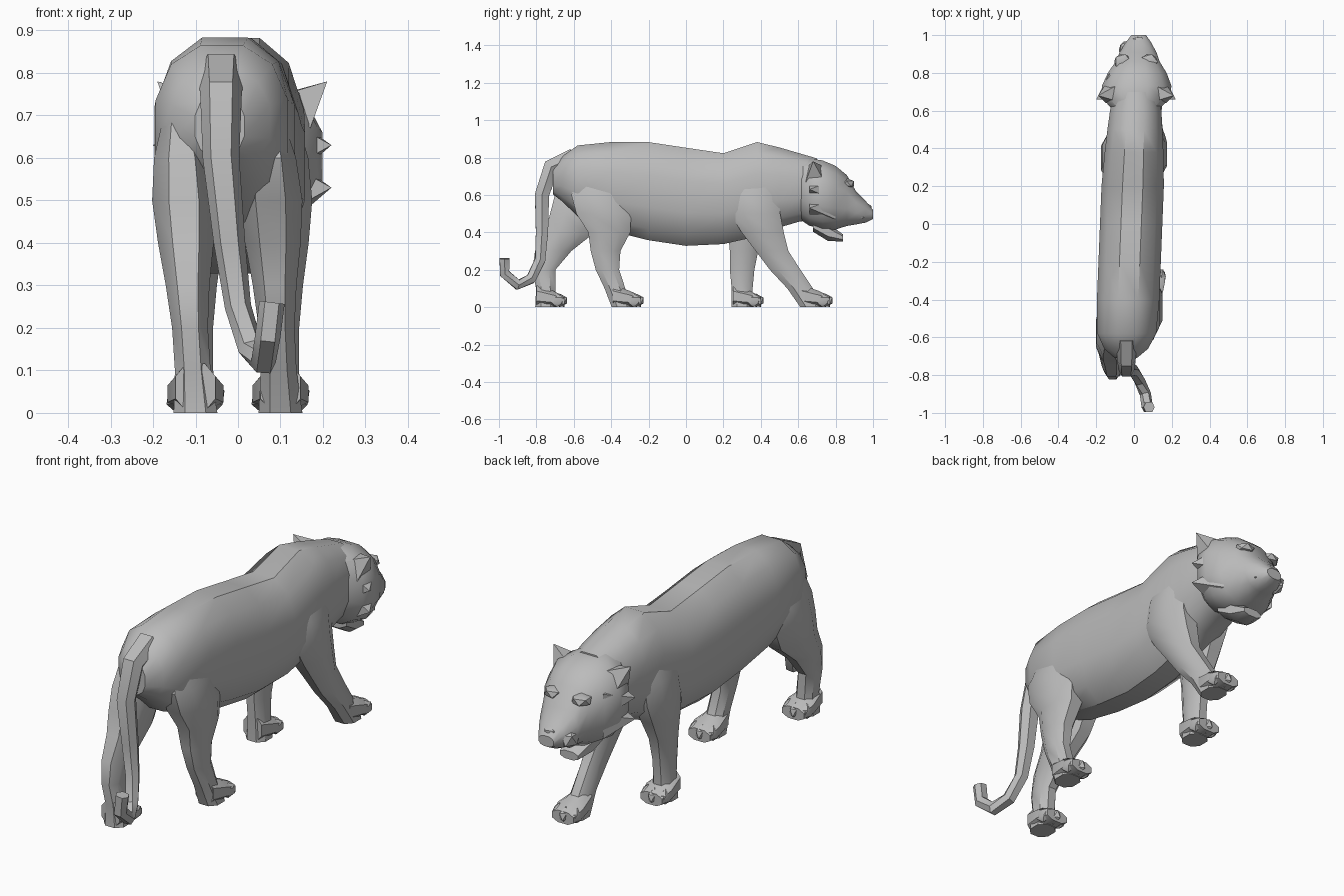
import bpy, bmesh, math
from mathutils import Vector, Matrix

if "Cube" in bpy.data.objects:
    bpy.data.objects.remove(bpy.data.objects["Cube"])

fur = bpy.data.materials.new("plain grey")
fur.use_nodes = True
grey = (.5, .5, .5, 1)
fur.diffuse_color = grey
fur.node_tree.nodes["Principled BSDF"].inputs["Base Color"].default_value = grey


def finish(name, bm, angle=36):
    """Turn a bmesh into a named object with smooth faces and sharp creases."""
    bmesh.ops.recalc_face_normals(bm, faces=bm.faces)
    mesh = bpy.data.meshes.new(name)
    bm.to_mesh(mesh)
    bm.free()
    mesh.materials.append(fur)
    obj = bpy.data.objects.new(name, mesh)
    bpy.context.collection.objects.link(obj)
    bpy.ops.object.select_all(action="DESELECT")
    obj.select_set(True)
    bpy.context.view_layer.objects.active = obj
    bpy.ops.object.shade_smooth_by_angle(angle=math.radians(angle))


def skin(name, loops):
    """Bridge a row of rings and cap both ends."""
    bm = bmesh.new()
    rows = [[bm.verts.new(point) for point in loop] for loop in loops]
    for low_row, high_row in zip(rows, rows[1:]):
        for i in range(len(low_row)):
            bm.faces.new((low_row[i - 1], low_row[i], high_row[i], high_row[i - 1]))
    bm.faces.new(rows[0])
    bm.faces.new(rows[-1])
    finish(name, bm)


def ring(centre, across, along, sides):
    """Slightly squared oval around a centre, spanned by two radius vectors."""
    points = []
    for i in range(sides):
        angle = math.tau * (i + .5) / sides
        u, v = (math.copysign(abs(f(angle)) ** .85, f(angle)) for f in (math.cos, math.sin))
        points.append(centre + across * u + along * v)
    return points


def spine_x(y):
    """Sideways drift of the spine, because the hips sway to the right."""
    return .04 * y - .015


def barrel(name, stations, widths, lows, highs, sides=12, shift=None):
    """Rings at stations along y, each with a half width, an underside and a top."""
    loops = []
    for y, width, low, high in zip(stations, widths, lows, highs):
        x = spine_x(y) if shift is None else shift
        centre = Vector((x, y, (low + high) / 2))
        loops.append(ring(centre, Vector((width, 0, 0)), Vector((0, 0, (high - low) / 2)), sides))
    skin(name, loops)


def pebble(name, centre, size):
    """Small faceted lump."""
    bm = bmesh.new()
    bmesh.ops.create_icosphere(bm, subdivisions=1, radius=1)
    bm.transform(Matrix.Translation(centre) @ Matrix.Diagonal((*size, 1)))
    finish(name, bm)


def spike(name, base, tip):
    """Pyramid from its base corners to a tip."""
    bm = bmesh.new()
    corners = [bm.verts.new(point) for point in base]
    top = bm.verts.new(tip)
    for i, corner in enumerate(corners):
        bm.faces.new((corners[i - 1], corner, top))
    bm.faces.new(corners)
    finish(name, bm, 20)


def leg(label, side, path, depths, widths):
    """Leg ringed at even heights, hip first; path holds the y of each ring."""
    loops = []
    last = len(path) - 1
    hip = .7
    for i, (y, depth, width) in enumerate(zip(path, depths, widths)):
        fade = 1 - i / last
        # A slanted leg needs a deeper level cut to keep its girth
        slope = (path[min(i + 1, last)] - path[max(i - 1, 0)]) * last / hip / 2
        centre = Vector((side * .1 + spine_x(y) * fade, y, hip * fade))
        loops.append(ring(centre, Vector((width, 0, 0)),
                          Vector((0, depth * math.hypot(1, slope), 0)), 8))
    skin(label + "_leg", loops)
    paw(label, side * .1, path[-1] + .12)


def paw(label, x, tip):
    """Broad wedge-shaped foot with three toes."""
    barrel(label + "_paw", (tip - .17, tip - .08, tip - .02),
           (.05, .07, .06), (0, 0, 0), (.12, .09, .06), 8, x)
    for toe, place in zip((-1, 0, 1), ("inner", "middle", "outer")):
        back = .045 + .015 * abs(toe)
        pebble(f"{label}_{place}_toe", (x + .045 * toe, tip - back, .036), (.026, .045, .036))


# Trunk from rump to neck
barrel("torso", (-.71, -.66, -.58, -.4, -.2, 0, .2, .38, .5, .6, .7),
       (.06, .12, .16, .17, .17, .17, .17, .16, .15, .14, .12),
       (.6, .56, .48, .4, .35, .32, .33, .37, .42, .45, .47),
       (.75, .81, .87, .89, .89, .86, .83, .89, .86, .83, .8))

# Head from nape to nose, with the mouth open
barrel("head", (.6, .66, .73, .8, .86, .91, .96, 1),
       (.12, .18, .19, .16, .12, .1, .07, .04),
       (.47, .43, .41, .41, .43, .44, .45, .47),
       (.8, .8, .79, .76, .71, .62, .57, .52))
barrel("lower_jaw", (.68, .76, .84), (.08, .07, .05), (.4, .35, .35), (.48, .45, .39), 8)
pebble("nose", (.025, .97, .53), (.04, .025, .025))


# Ears, cheek tufts, brows and muzzle pads
for side, label in ((1, "left"), (-1, "right")):
    def at(x, y, z):
        return Vector((.01 + side * x, y, z))
    spike(label + "_ear", [at(.09, .74, .75), at(.16, .74, .67),
                           at(.16, .64, .67), at(.1, .65, .75)], at(.2, .68, .78))
    for place, z in (("upper", .63), ("lower", .53)):
        spike(f"{label}_{place}_cheek_tuft",
              [at(.14, .8, z + .05), at(.14, .8, z - .06), at(.12, .66, z - .05), at(.12, .66, z + .05)],
              at(.21, .66, z))
    pebble(label + "_brow", at(.07, .86, .66), (.05, .045, .03))
    pebble(label + "_muzzle_pad", at(.05, .92, .5), (.045, .055, .05))

# Legs in mid stride; each pair shares its girth
hind_depths = (.1, .15, .15, .12, .085, .065, .055, .06)
front_depths = (.1, .14, .14, .11, .08, .07, .06, .06)
widths = (.04, .07, .08, .07, .055, .045, .045, .055)
leg("left_hind", 1, (-.48, -.47, -.44, -.41, -.43, -.42, -.38, -.34), hind_depths, widths)
leg("right_hind", -1, (-.56, -.56, -.58, -.62, -.71, -.76, -.75, -.75), hind_depths, widths)
leg("left_front", 1, (.37, .37, .37, .41, .46, .53, .61, .67), front_depths, widths)
leg("right_front", -1, (.36, .36, .35, .33, .31, .3, .3, .3), front_depths, widths)

# Tail hanging down, tapering and curling up at the tip
tail_path = [Vector(point) for point in (
    (-.04, -.6, .8), (-.04, -.72, .75), (-.04, -.77, .6), (-.02, -.77, .4),
    (0, -.78, .25), (.03, -.83, .15), (.06, -.9, .12), (.07, -.97, .18), (.08, -.97, .26))]
tail_loops = []
for i, point in enumerate(tail_path):
    before = tail_path[max(i - 1, 0)]
    after = tail_path[min(i + 1, len(tail_path) - 1)]
    heading = (after - before).normalized()
    across = Vector((0, heading.z, -heading.y)).normalized()
    radius = max(.03, .055 - .006 * i)
    tail_loops.append(ring(point, across * radius, heading.cross(across) * radius, 6))
skin("tail", tail_loops)
